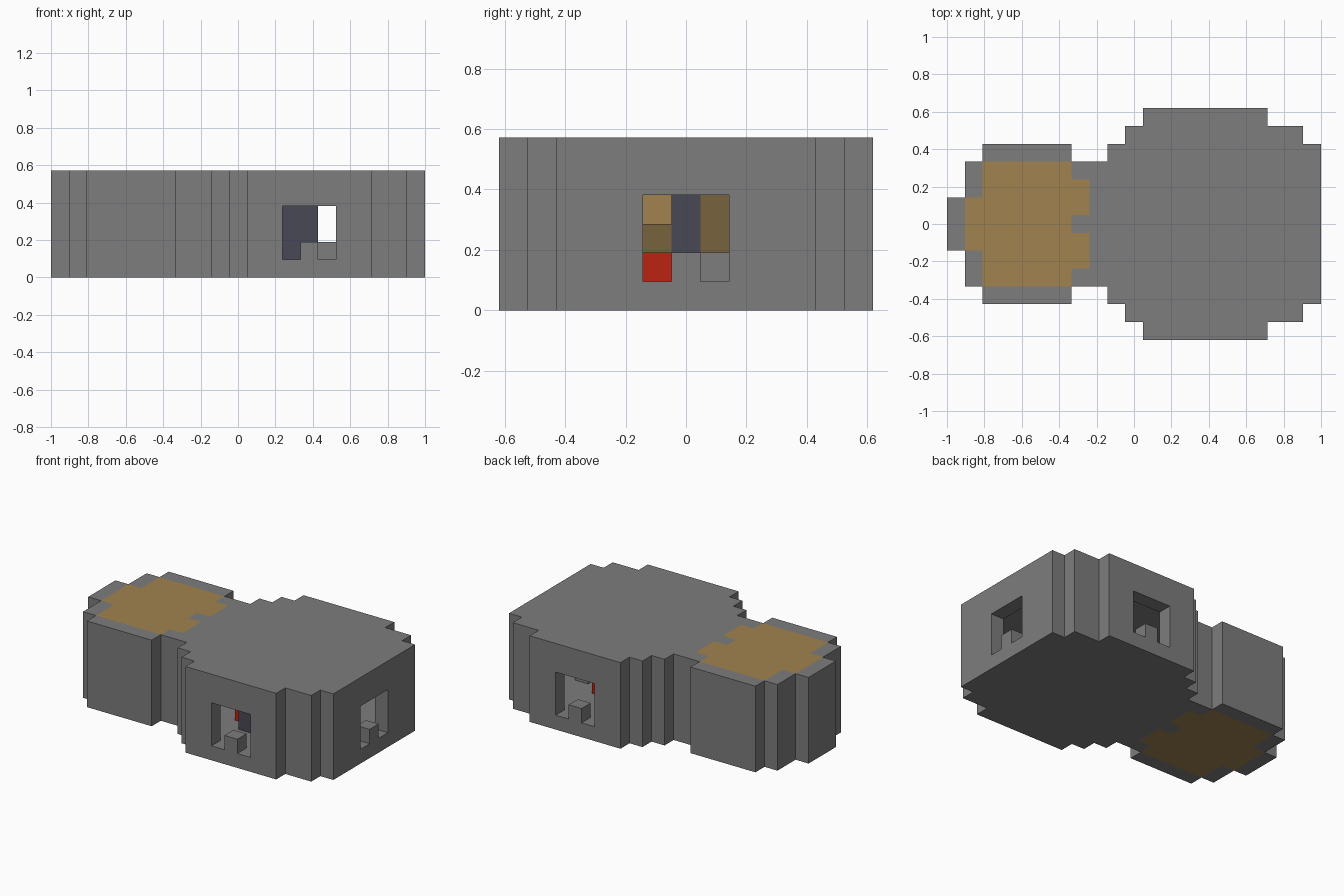
import bpy, bmesh
from mathutils import Vector

cube = bpy.data.objects.get("Cube")
if cube:
    bpy.data.objects.remove(cube, do_unlink=True)

CELL = 2 / 21
LENGTH, WIDTH, HEIGHT = 21, 13, 6
MID = WIDTH // 2


def linear(value):
    c = value / 255
    return c / 12.92 if c < 0.04 else ((c + 0.055) / 1.055) ** 2.4


def material(name, rgb):
    mat = bpy.data.materials.new(name)
    color = [linear(v) for v in rgb] + [1]
    mat.use_nodes = True
    mat.diffuse_color = color
    node = next(n for n in mat.node_tree.nodes if n.type == 'BSDF_PRINCIPLED')
    node.inputs["Base Color"].default_value = color
    node.inputs["Roughness"].default_value = 0.9
    return mat


stone = material("stone grey", (125, 125, 125))
wood = material("light wood", (161, 130, 80))
dark_wood = material("dark wood", (120, 98, 62))
slate = material("dark slate", (73, 72, 86))
red = material("red", (188, 36, 18))

# Block grid: cell -> part name; later fills replace earlier ones
blocks = {}


def fill(part, xs, ys, zs):
    """Fill an inclusive range of cells; None carves them away."""
    for i in range(xs[0], xs[1] + 1):
        for j in range(ys[0], ys[1] + 1):
            for k in range(zs[0], zs[1] + 1):
                if part:
                    blocks[i, j, k] = part
                else:
                    blocks.pop((i, j, k), None)


# Outline: half width of each run of columns, tail to broad end
runs = [(1, 1), (1, 3), (5, 4), (2, 3), (1, 4), (1, 5), (7, 6), (2, 5), (1, 4)]
half = [h for count, h in runs for _ in range(count)]
plan = {(i, j) for i, h in enumerate(half) for j in range(MID - h, MID + h + 1)}
inner = {(i, j) for i, j in plan
         if {(i + 1, j), (i - 1, j), (i, j + 1), (i, j - 1)} <= plan}

# Stone walls, wooden tail core and hollow main room
for i, j in plan:
    fill("stone_shell", (i, i), (j, j), (0, HEIGHT - 1))
for i, j in inner:
    if i < 8 and (i, j) != (7, MID):
        fill("wooden_core", (i, i), (j, j), (0, HEIGHT - 1))
    elif i >= 8:
        fill(None, (i, i), (j, j), (1, HEIGHT - 2))

# Three windows, each with a raised block in the middle of its sill
for y in (0, WIDTH - 1):
    fill(None, (13, 15), (y, y), (1, 3))
    fill("stone_shell", (14, 14), (y, y), (1, 1))
fill(None, (20, 20), (5, 7), (1, 3))
fill("stone_shell", (20, 20), (6, 6), (1, 1))

# Furnishings of the room
fill("red_platform", (12, 15), (4, 8), (1, 1))
fill("slate_screen", (13, 14), (3, 3), (1, 3))
fill("stone_seats", (15, 15), (3, 3), (1, 1))
fill("stone_seats", (17, 17), (7, 7), (1, 1))
fill("door_posts", (8, 8), (5, 5), (1, 2))
fill("door_posts", (8, 8), (7, 7), (1, 3))
fill("slate_door", (8, 8), (6, 6), (1, 3))


def build(part, mat):
    """Make one object from the exposed sides of a part's blocks."""
    bm = bmesh.new()
    origin = Vector((LENGTH / 2, WIDTH / 2, 0))
    for cell in [c for c, name in blocks.items() if name == part]:
        for axis in range(3):
            for side in (0, 1):
                neighbour = list(cell)
                neighbour[axis] += 2 * side - 1
                if tuple(neighbour) in blocks:
                    continue
                u, v = (axis + 1) % 3, (axis + 2) % 3
                corners = []
                for du, dv in ((0, 0), (1, 0), (1, 1), (0, 1)):
                    p = Vector(cell)
                    p[axis] += side
                    p[u] += du
                    p[v] += dv
                    corners.append(bm.verts.new((p - origin) * CELL))
                bm.faces.new(corners if side else corners[::-1])
    bmesh.ops.remove_doubles(bm, verts=bm.verts, dist=CELL / 100)
    mesh = bpy.data.meshes.new(part)
    bm.to_mesh(mesh)
    bm.free()
    mesh.materials.append(mat)
    bpy.context.collection.objects.link(bpy.data.objects.new(part, mesh))


for part, mat in (("stone_shell", stone), ("wooden_core", wood),
                  ("red_platform", red), ("slate_screen", slate),
                  ("stone_seats", stone), ("door_posts", dark_wood),
                  ("slate_door", slate)):
    build(part, mat)
